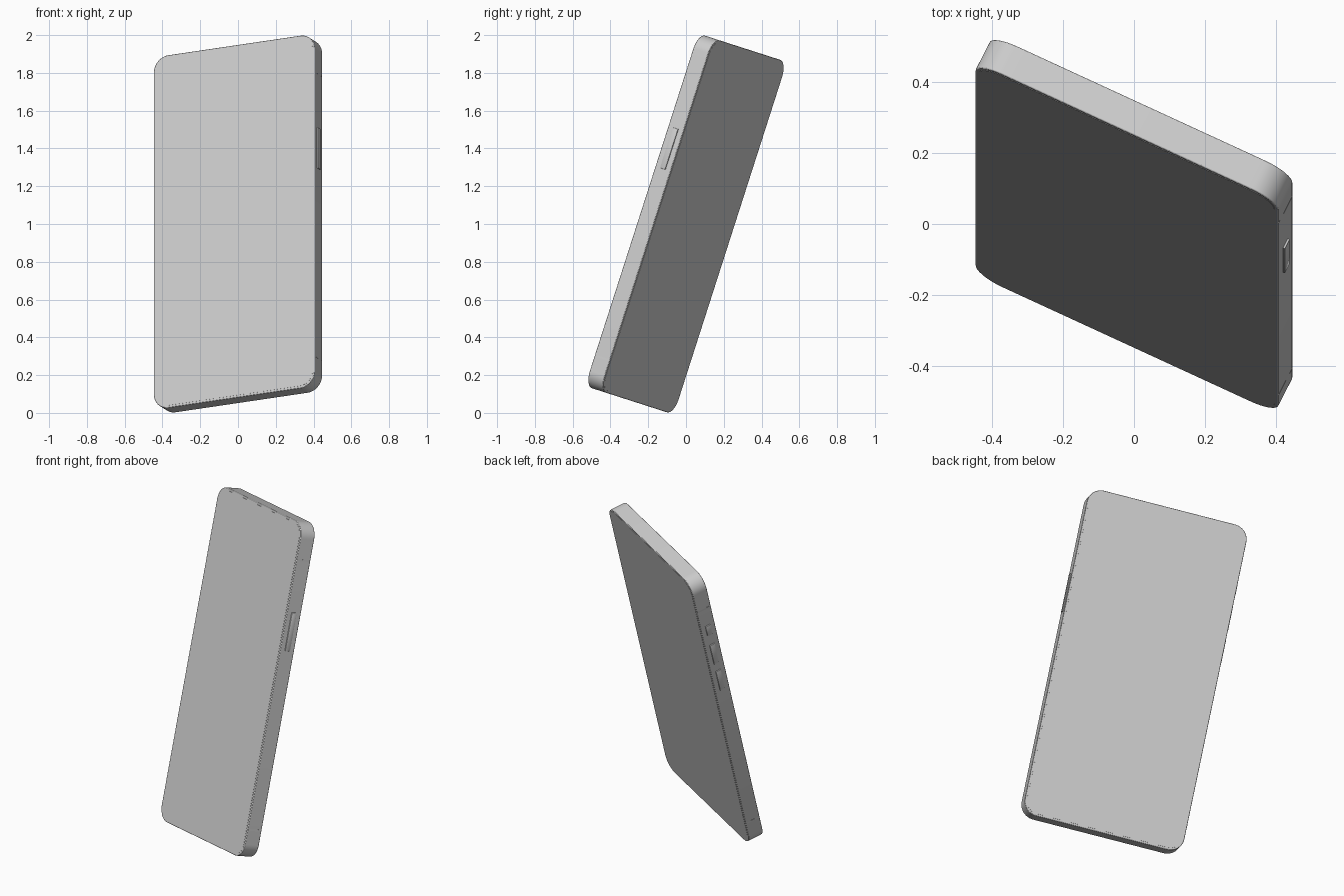
import bpy, bmesh, math
from mathutils import Matrix

if "Cube" in bpy.data.objects:
    bpy.data.objects.remove(bpy.data.objects["Cube"])

W, H, T, R = 0.946, 1.96, 0.095, 0.085
POSE = (Matrix.Translation((0, 0, 1)) @ Matrix.Rotation(math.radians(-17.8), 4, 'X')
        @ Matrix.Rotation(math.radians(-25.8), 4, 'Z'))


def finish(name, bm):
    bmesh.ops.recalc_face_normals(bm, faces=bm.faces)
    me = bpy.data.meshes.new(name)
    bm.to_mesh(me)
    bm.free()
    ob = bpy.data.objects.new(name, me)
    bpy.context.collection.objects.link(ob)
    ob.matrix_world = POSE
    bpy.ops.object.select_all(action='DESELECT')
    ob.select_set(True)
    bpy.context.view_layer.objects.active = ob
    bpy.ops.object.shade_smooth_by_angle(angle=math.radians(30))
    return ob


def slab(name, w, h, r, y0, y1, bevel=0.0, n=12):
    """Rounded rectangle in XZ, extruded from y0 to y1."""
    bm = bmesh.new()
    verts = []
    for k, (sx, sz) in enumerate([(1, 1), (-1, 1), (-1, -1), (1, -1)]):
        for i in range(n + 1):
            a = math.pi / 2 * (k + i / n)
            verts.append(bm.verts.new((sx * (w / 2 - r) + r * math.cos(a), y0,
                                       sz * (h / 2 - r) + r * math.sin(a))))
    face = bm.faces.new(verts)
    geo = bmesh.ops.extrude_face_region(bm, geom=[face], use_keep_orig=True)
    for v in geo['geom']:
        if isinstance(v, bmesh.types.BMVert):
            v.co.y = y1
    ob = finish(name, bm)
    if bevel:
        mod = ob.modifiers.new("edge", 'BEVEL')
        mod.width, mod.segments = bevel, 2
        mod.limit_method, mod.angle_limit = 'ANGLE', math.radians(50)
    return ob


def block(name, centre, size, bevel=0.0):
    bm = bmesh.new()
    bmesh.ops.create_cube(bm, size=1, matrix=Matrix.Translation(centre) @ Matrix.Diagonal((*size, 1)))
    if bevel:
        bmesh.ops.bevel(bm, geom=bm.edges[:], offset=bevel, segments=2, affect='EDGES', profile=0.5)
    return finish(name, bm)


# Body frame with front and back glass
slab("frame", W, H, R, -T / 2 + 0.001, T / 2 - 0.001, 0.003)
inset = 0.012
slab("front_glass", W - 2 * inset, H - 2 * inset, R - inset, -T / 2, -T / 2 + 0.006)
slab("back_glass", W - 2 * inset, H - 2 * inset, R - inset, T / 2 - 0.006, T / 2)

# Side buttons: name, side, height, length
for name, side, z, length in [("power_button", 1, 0.353, 0.225),
                              ("mute_switch", -1, 0.616, 0.07),
                              ("volume_up_button", -1, 0.44, 0.14),
                              ("volume_down_button", -1, 0.245, 0.14)]:
    block(name, (side * W / 2, 0, z), (0.012, 0.032, length), 0.002)

# Thin antenna bands on both sides
for side, label in ((-1, "left"), (1, "right")):
    for z, end in ((0.77, "upper"), (-0.81, "lower")):
        block(f"antenna_band_{label}_{end}", (side * (W / 2 - 0.002), 0, z), (0.005, T - 0.008, 0.010))
